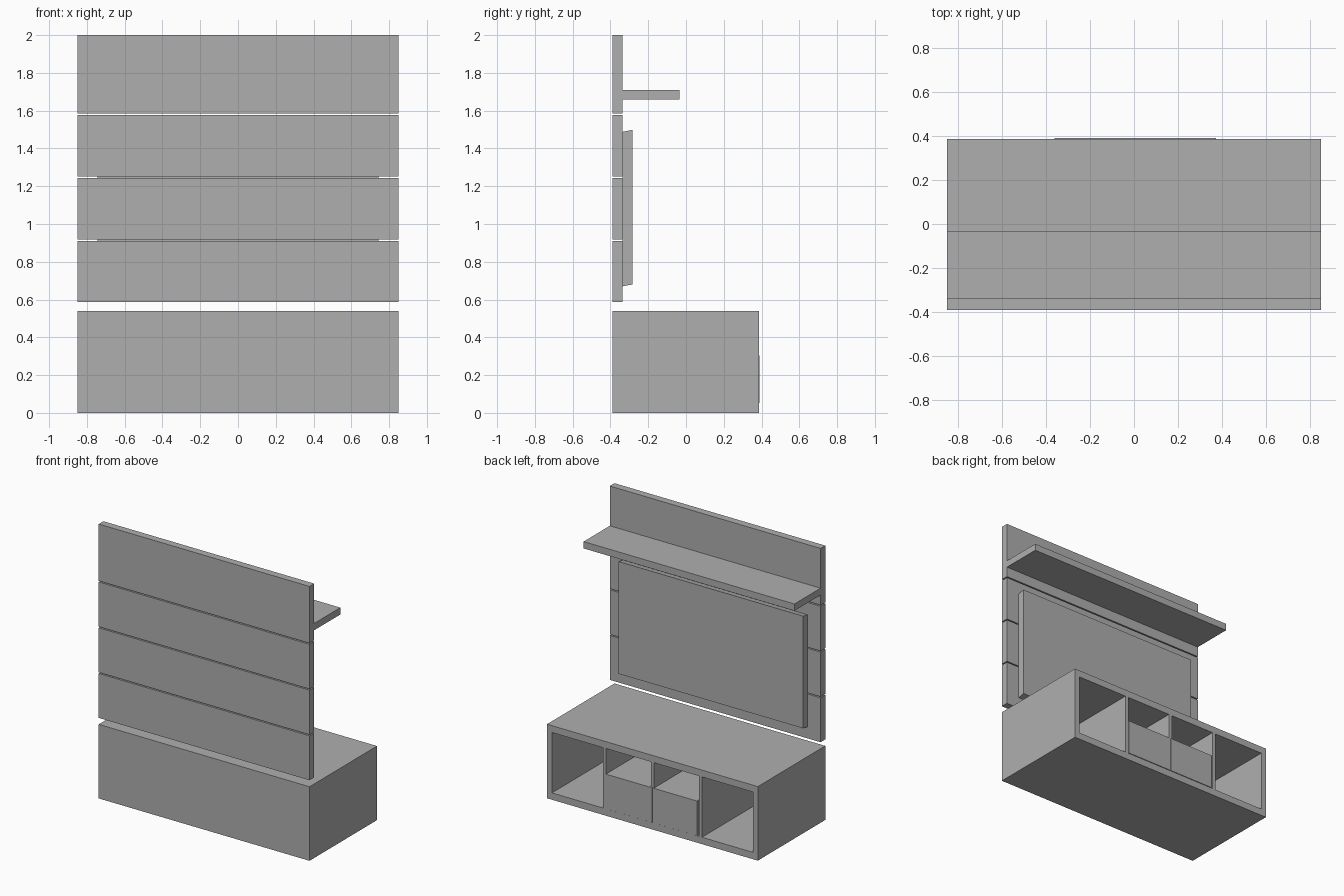
import bpy

if "Cube" in bpy.data.objects:
    bpy.data.objects.remove(bpy.data.objects["Cube"])

# Dark grey finish shared by all parts
grey = bpy.data.materials.new("dark_grey")
grey.diffuse_color = (0.43, 0.43, 0.43, 1)
grey.use_nodes = True
grey.node_tree.nodes["Principled BSDF"].inputs["Base Color"].default_value = grey.diffuse_color


def box(name, x, y, z):
    """Axis-aligned box from (min, max) ranges."""
    bpy.ops.mesh.primitive_cube_add(size=1)
    ob = bpy.context.object
    ob.name = name
    ob.data.materials.append(grey)
    for v in ob.data.vertices:
        v.co = [r[0] if c < 0 else r[1] for c, r in zip(v.co, (x, y, z))]
    return ob


W, BACK, FRONT, PROUD = 0.85, -0.39, 0.387, 0.39

# Cabinet carcass, open towards +y
box("cabinet_bottom", (-W, W), (BACK, FRONT), (0, 0.05))
box("cabinet_top", (-W, W), (BACK, FRONT), (0.49, 0.54))
box("cabinet_back", (-W, W), (BACK, -0.35), (0.05, 0.49))
for side, s in (("left", -1), ("right", 1)):
    box(f"cabinet_side_{side}", sorted((s * 0.81, s * W)), (-0.35, FRONT), (0.05, 0.49))
    box(f"divider_{side}", sorted((s * 0.375, s * 0.40)), (-0.35, FRONT), (0.05, 0.49))

# Drawers fill the lower part of the two middle bays, slightly proud
box("drawer_left", (-0.362, -0.001), (-0.35, PROUD), (0.052, 0.305))
box("drawer_right", (0.001, 0.373), (-0.35, PROUD), (0.052, 0.305))

# Short divider above the drawers
box("divider_middle", (-0.0125, 0.0125), (-0.35, FRONT), (0.305, 0.49))

# Wall panel boards with narrow gaps
boards = [(0.587, 0.911), (0.919, 1.244), (1.252, 1.578), (1.586, 2.0)]
for i, z in enumerate(boards):
    box(f"wall_board_{i + 1}", (-W, W), (BACK, -0.336), z)

# Shelf
box("wall_shelf", (-W, W), (-0.336, -0.035), (1.66, 1.71))

# Screen, its front face slightly raised
screen = box("screen", (-0.745, 0.745), (-0.336, -0.284), (0.67, 1.488))
for v in screen.data.vertices:
    if v.co.y > -0.3:
        v.co.z += 0.01
